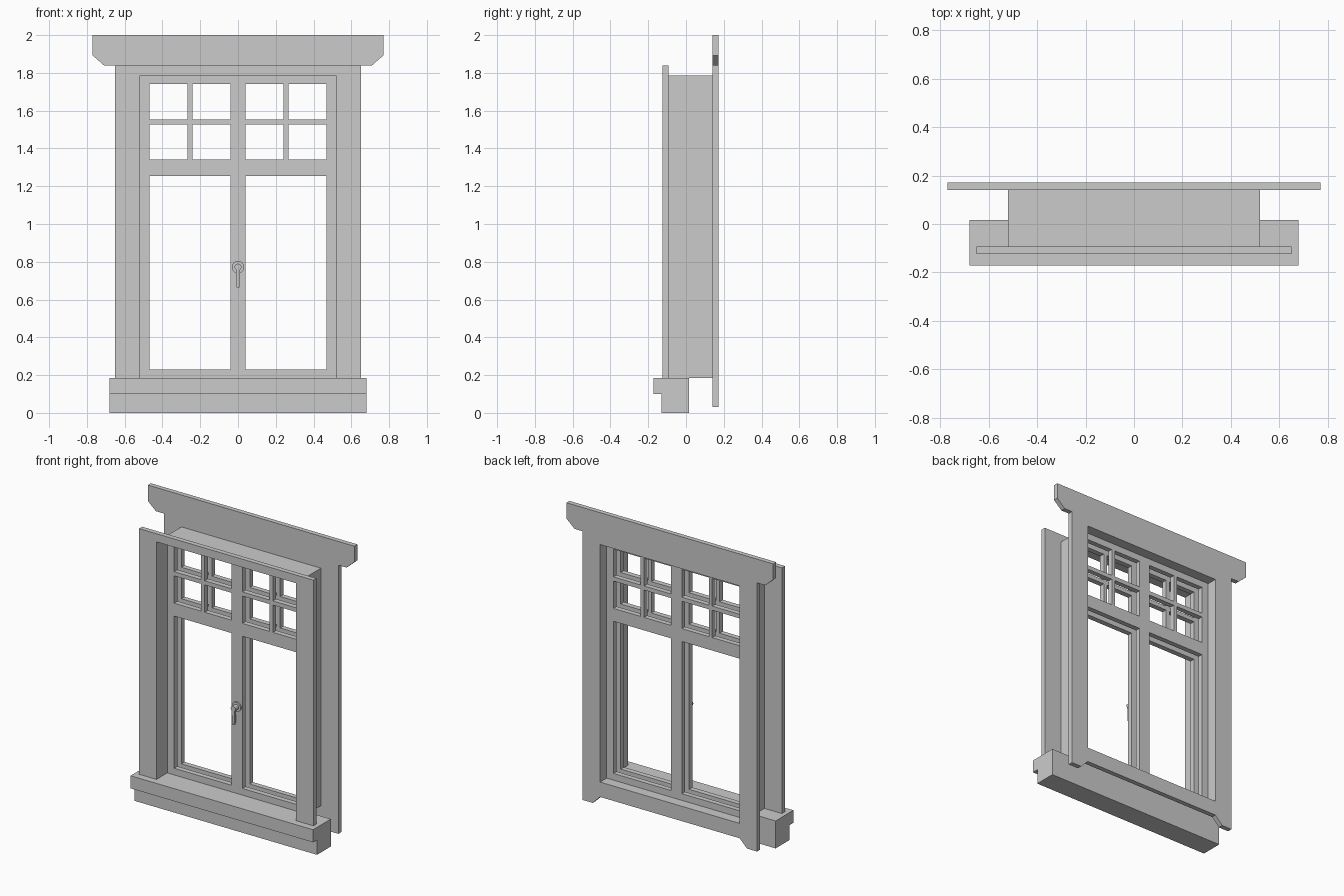
import bpy, bmesh
from math import pi
from mathutils import Matrix, Vector

if "Cube" in bpy.data.objects:
    bpy.data.objects.remove(bpy.data.objects["Cube"])


def finish(name, bm):
    bmesh.ops.recalc_face_normals(bm, faces=bm.faces)
    me = bpy.data.meshes.new(name)
    bm.to_mesh(me)
    bm.free()
    ob = bpy.data.objects.new(name, me)
    bpy.context.collection.objects.link(ob)
    return ob


def extrude(bm, vec):
    r = bmesh.ops.extrude_face_region(bm, geom=bm.faces[:], use_keep_orig=True)
    verts = [e for e in r["geom"] if isinstance(e, bmesh.types.BMVert)]
    bmesh.ops.translate(bm, verts=verts, vec=vec)


def half_board(name, pts, y0, y1):
    """Right half of a flat board in x/z, mirrored to the left without a seam."""
    bm = bmesh.new()
    bm.faces.new([bm.verts.new((x, y0, z)) for x, z in pts])
    extrude(bm, (0, y1 - y0, 0))
    bmesh.ops.recalc_face_normals(bm, faces=bm.faces)
    seam = [f for f in bm.faces if all(abs(v.co.x) < 1e-5 for v in f.verts)]
    bmesh.ops.delete(bm, geom=seam, context="FACES_ONLY")
    me = bpy.data.meshes.new(name)
    bm.to_mesh(me)
    bm.free()
    ob = bpy.data.objects.new(name, me)
    bpy.context.collection.objects.link(ob)
    ob.modifiers.new("mirror", "MIRROR").use_axis[0] = True
    return ob


def lattice(name, xs, zs, is_open, y0, y1):
    """Frame with rectangular openings, made from a grid of cells."""
    bm = bmesh.new()
    g = [[bm.verts.new((x, y0, z)) for z in zs] for x in xs]
    for i in range(len(xs) - 1):
        for j in range(len(zs) - 1):
            if not is_open(i, j):
                bm.faces.new((g[i][j], g[i + 1][j], g[i + 1][j + 1], g[i][j + 1]))
    bmesh.ops.delete(bm, geom=[v for v in bm.verts if not v.link_faces], context="VERTS")
    extrude(bm, (0, y1 - y0, 0))
    return finish(name, bm)


# Sill: stepped side profile swept along x
bm = bmesh.new()
profile = [(-.13, 0), (.017, 0), (.017, .185), (-.172, .185), (-.172, .1), (-.13, .1)]
bm.faces.new([bm.verts.new((-.68, y, z)) for y, z in profile])
extrude(bm, (1.36, 0, 0))
finish("sill", bm)

# Front casing: two legs and a thin head
half_board("front_casing", [(0, 1.785), (.52, 1.785), (.52, .185), (.65, .185),
                            (.65, 1.84), (0, 1.84)], -.125, -.092)

# Back casing: wide header with clipped ears, legs with clipped feet, bottom rail
half_board("back_casing", [(0, 1.785), (.52, 1.785), (.52, .185), (0, .185), (0, .085),
                           (.52, .085), (.575, .03), (.65, .03), (.65, 1.84), (.71, 1.84),
                           (.77, 1.893), (.77, 2), (0, 2)], .14, .172)

# Jamb box: thin lining between the two casings
bm = bmesh.new()
rings = [[bm.verts.new((x, y, z)) for x, z in
          ((-.52, .185), (.52, .185), (.52, 1.785), (-.52, 1.785))] for y in (-.092, .14)]
for i in range(4):
    k = (i + 1) % 4
    bm.faces.new((rings[0][i], rings[0][k], rings[1][k], rings[1][i]))
finish("jamb_box", bm)

# Inner and outer window frames: two casements, each with four small upper panes
half = [.04, .241, .267, .469, .52]
xs = [-x for x in reversed(half)] + half
zs = [.185, .23, 1.255, 1.342, 1.526, 1.554, 1.74, 1.785]


def pane(i, j):
    return (j == 1 and i in (1, 2, 3, 5, 6, 7)) or (j in (3, 5) and i in (1, 3, 5, 7))


for name, y0, y1 in (("front_window_frame", -.01, .025), ("back_window_frame", .068, .102)):
    lattice(name, xs, zs, pane, y0, y1)


# Handle: rosette, neck and tapered lever
def disc(name, r, y0, y1):
    bm = bmesh.new()
    m = Matrix.Translation((0, (y0 + y1) / 2, .772)) @ Matrix.Rotation(pi / 2, 4, "X")
    bmesh.ops.create_cone(bm, cap_ends=True, segments=24, radius1=r, radius2=r,
                          depth=y1 - y0, matrix=m)
    ob = finish(name, bm)
    bpy.context.view_layer.objects.active = ob
    ob.select_set(True)
    bpy.ops.object.shade_smooth_by_angle()
    ob.select_set(False)


disc("handle_rosette", .033, -.02, -.01)
disc("handle_neck", .018, -.052, -.02)
half_board("handle_lever", [(0, .665), (.008, .665), (.012, .772), (0, .772)], -.052, -.036)
